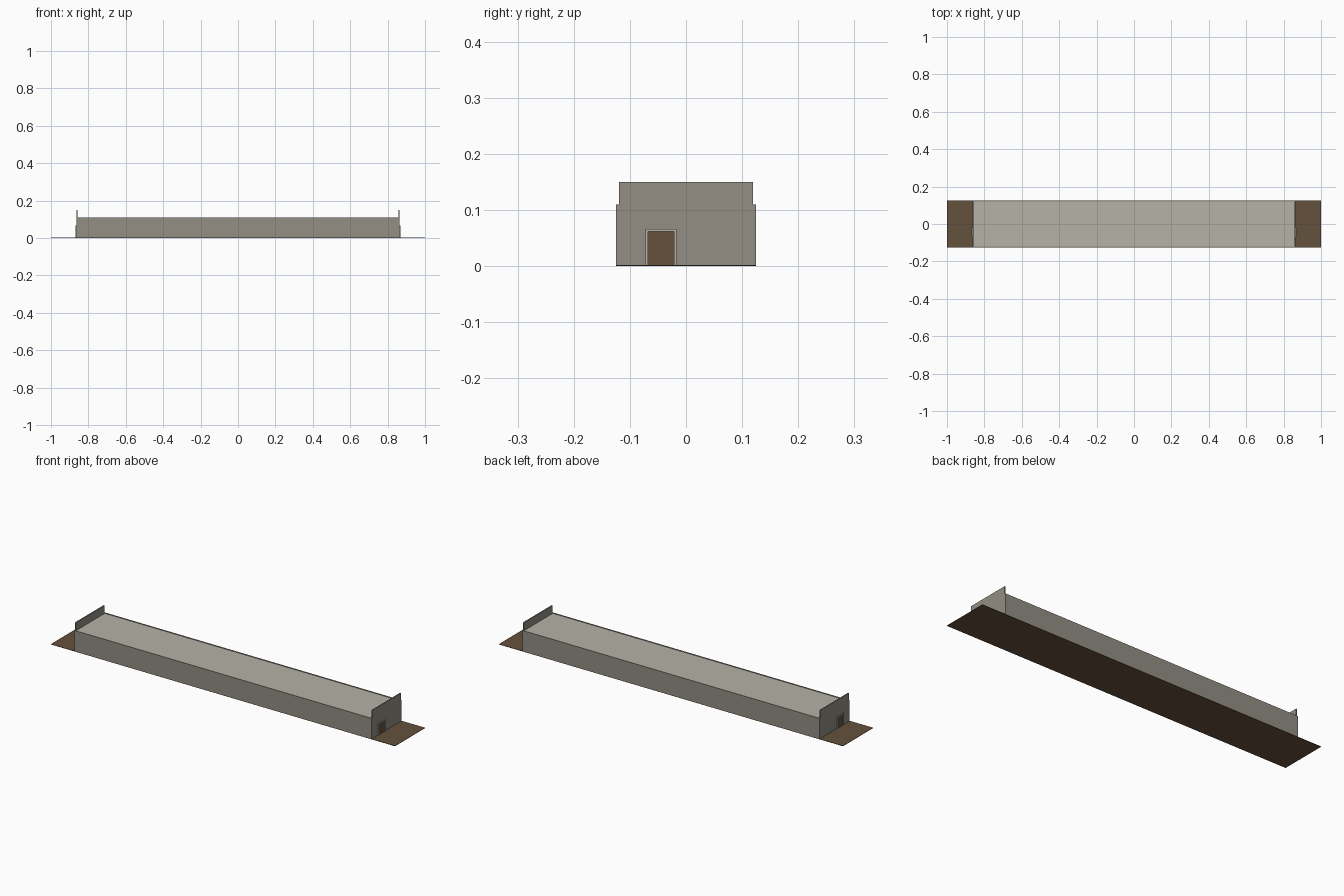
import bpy

if "Cube" in bpy.data.objects:
    bpy.data.objects.remove(bpy.data.objects["Cube"], do_unlink=True)


def material(name, rgb):
    linear = [(c / 255 / 12.92 if c < 11 else ((c / 255 + 0.055) / 1.055) ** 2.4) for c in rgb]
    m = bpy.data.materials.new(name)
    m.use_nodes = True
    m.diffuse_color = (*linear, 1)
    m.node_tree.nodes["Principled BSDF"].inputs["Base Color"].default_value = (*linear, 1)
    return m


stone = material("grey stone", (147, 142, 132))
pale = material("pale stone", (182, 178, 168))
earth = material("brown earth", (101, 81, 60))


def box(name, low, high, mat):
    """Box between two opposite corners."""
    bpy.ops.mesh.primitive_cube_add(size=1)
    ob = bpy.context.object
    ob.name = name
    for v in ob.data.vertices:
        v.co = [(a + b) / 2 + c * (b - a) for a, b, c in zip(low, high, v.co)]
    ob.data.materials.append(mat)
    return ob


END, SIDE, INNER = 0.864, 0.125, 0.119    # outer end, outer side, inner side
WALL_TOP, GABLE_TOP = 0.11, 0.15
THICK = 0.006
DOOR_A, DOOR_B, DOOR_TOP = -0.068, -0.021, 0.062
FRAME = 0.004

# Ground strip and roof slab
box("ground", (-1, -SIDE, 0), (1, SIDE, 0.002), earth)
box("roof", (-END + THICK, -INNER, 0.102), (END - THICK, INNER, 0.108), pale)

for s, label in ((-1, "right"), (1, "left")):
    # Long side wall
    ys = sorted((s * INNER, s * SIDE))
    box(label + "_side_wall", (-END, ys[0], 0.002), (END, ys[1], WALL_TOP), stone)

    # Helper for parts on an end, measured along x from the outer face
    def end_box(name, d0, d1, y0, y1, z0, z1, mat):
        x0, x1 = sorted((s * (END + d0), s * (END + d1)))
        box(label + "_" + name, (x0, y0, z0), (x1, y1, z1), mat)

    # Raised end wall
    end_box("end_wall", -THICK, 0, -INNER, INNER, 0.002, GABLE_TOP, stone)

    # Door with its surround
    end_box("door", 0, 0.001, DOOR_A, DOOR_B, 0.002, DOOR_TOP, earth)
    end_box("door_jamb_a", 0, 0.004, DOOR_A - FRAME, DOOR_A, 0.002, DOOR_TOP, pale)
    end_box("door_jamb_b", 0, 0.004, DOOR_B, DOOR_B + FRAME, 0.002, DOOR_TOP, pale)
    end_box("door_lintel", 0, 0.004, DOOR_A - FRAME, DOOR_B + FRAME,
            DOOR_TOP, DOOR_TOP + FRAME, pale)
